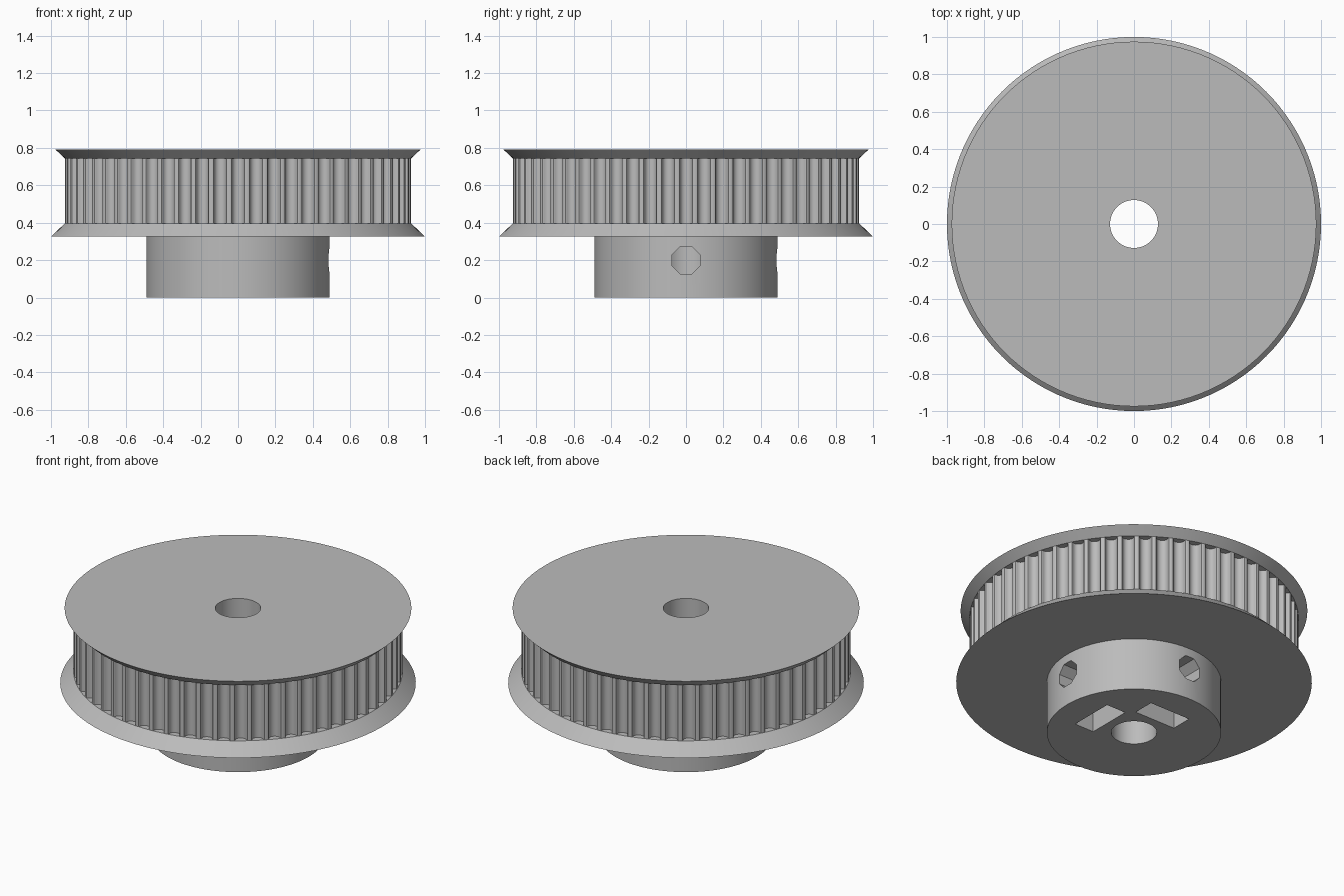
import bpy, bmesh, math
from mathutils import Matrix, Vector

cube = bpy.data.objects.get("Cube")
if cube:
    bpy.data.objects.remove(cube, do_unlink=True)

grey = bpy.data.materials.new("plain grey")
grey.use_nodes = True
colour = (0.5, 0.5, 0.5, 1)
grey.diffuse_color = colour
grey.node_tree.nodes["Principled BSDF"].inputs["Base Color"].default_value = colour

BORE, HUB, RIM = 0.128, 0.49, 0.925
HUB_TOP, BELT_LOW, BELT_HIGH, TOP = 0.326, 0.397, 0.743, 0.79
TEETH = 60


def make(name, bm):
    bmesh.ops.recalc_face_normals(bm, faces=bm.faces)
    mesh = bpy.data.meshes.new(name)
    bm.to_mesh(mesh)
    bm.free()
    mesh.materials.append(grey)
    obj = bpy.data.objects.new(name, mesh)
    bpy.context.collection.objects.link(obj)
    return obj


def tube(name, rings):
    """Bridge equal-sized rings into a closed, hollow solid."""
    bm = bmesh.new()
    loops = [[bm.verts.new(p) for p in ring] for ring in rings]
    n = len(loops[0])
    for k, a in enumerate(loops):
        b = loops[(k + 1) % len(loops)]
        for i in range(n):
            j = (i + 1) % n
            bm.faces.new((a[i], a[j], b[j], b[i]))
    return make(name, bm)


def circle(r, z, n=120):
    return [(r * math.cos(i * math.tau / n), r * math.sin(i * math.tau / n), z)
            for i in range(n)]


def lathe(name, low_r, high_r, z0, z1):
    return tube(name, [circle(BORE, z0), circle(low_r, z0),
                       circle(high_r, z1), circle(BORE, z1)])


def prism(name, outline, x0, x1, turn):
    """Extrude a (y, z) outline along x, then turn it about z."""
    bm = bmesh.new()
    face = bm.faces.new([bm.verts.new((x0, y, z)) for y, z in outline])
    out = bmesh.ops.extrude_face_region(bm, geom=[face])
    verts = [v for v in out["geom"] if isinstance(v, bmesh.types.BMVert)]
    bmesh.ops.translate(bm, verts=verts, vec=(x1 - x0, 0, 0))
    bmesh.ops.rotate(bm, verts=bm.verts, matrix=Matrix.Rotation(turn, 3, 'Z'))
    obj = make(name, bm)
    obj.hide_render = True
    return obj


# Hub and the two flared flanges
hub = lathe("hub", HUB, HUB, 0, HUB_TOP)
lower_flange = lathe("lower_flange", 1.0, RIM, HUB_TOP, BELT_LOW)
upper_flange = lathe("upper_flange", RIM, 0.975, BELT_HIGH, TOP)

# Toothed wheel: rounded groove as (half width, depth), repeated round the rim
half = [(0.0416, 0), (0.036, 0.002), (0.0333, 0.0064), (0.0322, 0.0117),
        (0.0304, 0.0168), (0.028, 0.0218), (0.025, 0.0265), (0.02, 0.0312),
        (0.0138, 0.0347), (0.007, 0.0368), (0, 0.0375)]
groove = [(-t, d) for t, d in half] + [(t, d) for t, d in reversed(half[:-1])]
base = math.sqrt(RIM ** 2 - half[0][0] ** 2)
outline = []
for i in range(TEETH):
    spin = Matrix.Rotation(i * math.tau / TEETH, 3, 'Z')
    outline += [spin @ Vector((base - d, t, 0)) for t, d in groove]


def at(points, z):
    return [(p.x, p.y, z) for p in points]


inner = [p.normalized() * BORE for p in outline]
wheel = tube("toothed_wheel", [at(inner, BELT_LOW), at(outline, BELT_LOW),
                               at(outline, BELT_HIGH), at(inner, BELT_HIGH)])

# Two set-screw holes with nut slots open to the bottom of the hub
HOLE_Z, NUT = 0.199, 0.14
slot = [(-NUT, -0.05), (NUT, -0.05), (NUT, HOLE_Z + NUT * 0.577),
        (0, HOLE_Z + NUT * 1.155), (-NUT, HOLE_Z + NUT * 0.577)]
octagon = [(0.08 * math.cos((i + 0.5) * math.tau / 8),
            HOLE_Z + 0.08 * math.sin((i + 0.5) * math.tau / 8)) for i in range(8)]
cutters = []
for turn in (0, math.pi / 2):
    cutters.append(prism("nut_slot_cutter", slot, 0.182, 0.315, turn))
    cutters.append(prism("screw_hole_cutter", octagon, 0.04, 0.6, turn))


def cut(obj, tools):
    bpy.context.view_layer.objects.active = obj
    for tool in tools:
        mod = obj.modifiers.new("cut", 'BOOLEAN')
        mod.operation = 'DIFFERENCE'
        mod.solver = 'EXACT'
        mod.object = tool
        bpy.ops.object.modifier_apply(modifier=mod.name)


cut(hub, cutters)
cut(lower_flange, cutters[::2])
for tool in cutters:
    bpy.data.objects.remove(tool, do_unlink=True)

# Smooth round walls, crisp rims
bpy.ops.object.select_all(action='DESELECT')
for obj in (hub, lower_flange, upper_flange, wheel):
    obj.select_set(True)
bpy.context.view_layer.objects.active = hub
bpy.ops.object.shade_smooth_by_angle(angle=math.radians(25))
